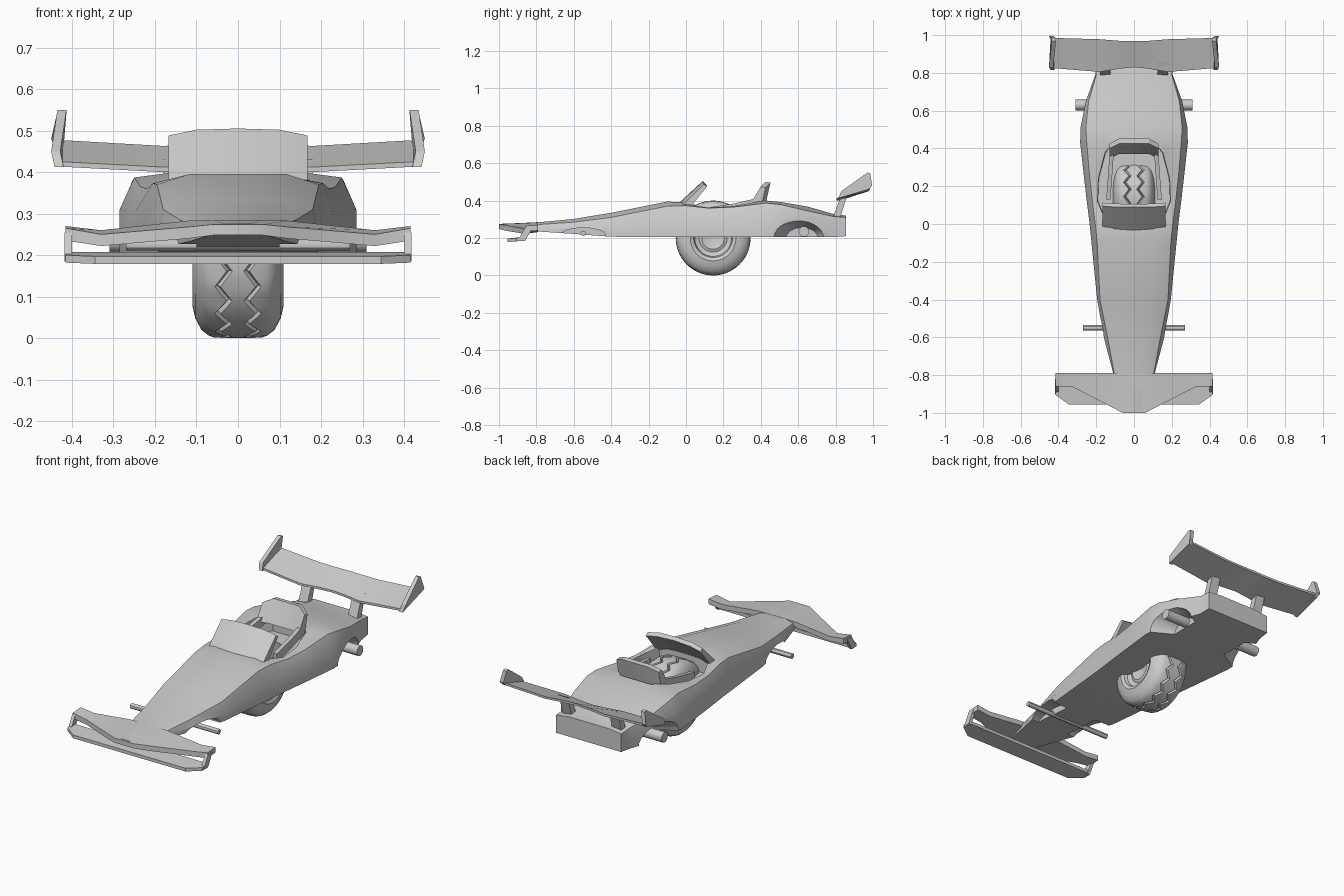
import bpy, bmesh, math
from mathutils import Matrix

if "Cube" in bpy.data.objects:
    bpy.data.objects.remove(bpy.data.objects["Cube"])


def mesh(name, verts, faces, smooth=30):
    me = bpy.data.meshes.new(name)
    me.from_pydata(verts, [], faces)
    bm = bmesh.new()
    bm.from_mesh(me)
    bmesh.ops.remove_doubles(bm, verts=bm.verts, dist=1e-5)
    bmesh.ops.recalc_face_normals(bm, faces=bm.faces)
    bm.to_mesh(me)
    bm.free()
    ob = bpy.data.objects.new(name, me)
    bpy.context.collection.objects.link(ob)
    if smooth:
        shade(ob, smooth)
    return ob


def activate(ob):
    bpy.ops.object.select_all(action='DESELECT')
    ob.select_set(True)
    bpy.context.view_layer.objects.active = ob


def shade(ob, angle):
    activate(ob)
    bpy.ops.object.shade_smooth_by_angle(angle=math.radians(angle))


def loft(name, rings, smooth=30, closed=False):
    n, m = len(rings[0]), len(rings)
    faces = []
    for i in range(m if closed else m - 1):
        for j in range(n):
            k, a, b = (j + 1) % n, i * n, ((i + 1) % m) * n
            faces.append((a + j, a + k, b + k, b + j))
    if not closed:
        faces += [tuple(range(n)), tuple(range((m - 1) * n, m * n))]
    return mesh(name, [p for r in rings for p in r], faces, smooth)


def span(name, half, smooth=30):
    """Symmetric part lofted across x from half stations (x, yz outline)."""
    full = [(-x, p) for x, p in reversed(half) if x > 0] + half
    return loft(name, [[(x, y, z) for y, z in p] for x, p in full], smooth)


def rod(name, x0, x1, y, z, r0, r1=None, zscale=1.0, seg=24):
    rings = []
    for x, r in ((x0, r0), (x1, r1 or r0)):
        rings.append([(x, y + r * math.cos(2 * math.pi * i / seg),
                       z + zscale * r * math.sin(2 * math.pi * i / seg)) for i in range(seg)])
    return loft(name, rings)


def cut(ob, cutter):
    cutter.hide_render = True
    mod = ob.modifiers.new("cut", 'BOOLEAN')
    mod.operation, mod.solver, mod.object = 'DIFFERENCE', 'EXACT', cutter
    activate(ob)
    bpy.ops.object.modifier_apply(modifier=mod.name)
    bpy.data.objects.remove(cutter)


# Body shell: y, bottom half width, shoulder half width, z of bottom / side / shoulder / top
stations = [
    (-.99, .06, .05, .25, .262, .27, .276), (-.79, .11, .105, .235, .25, .272, .284),
    (-.6, .16, .14, .222, .25, .285, .302), (-.4, .195, .18, .207, .25, .31, .335),
    (-.1, .225, .195, .205, .28, .37, .395), (0, .235, .205, .205, .29, .373, .39),
    (.12, .25, .22, .205, .3, .36, .37), (.25, .265, .235, .205, .305, .365, .376),
    (.43, .285, .25, .205, .31, .387, .4), (.51, .283, .255, .205, .31, .378, .392),
    (.65, .255, .24, .205, .30, .345, .368), (.79, .205, .2, .205, .28, .315, .328),
    (.855, .2, .2, .21, .28, .31, .32)]
rings = []
for y, wb, wt, zb, zm, zs, zt in stations:
    h = [(wb, zb), (wb, zm), (wt, zs), (wt * .6, zt)]
    rings.append([(x, y, z) for x, z in h] + [(-x, y, z) for x, z in reversed(h)])
body = loft("body", rings, smooth=0)

# Cockpit opening, rear wheel arches and front axle recesses
opening = [(.16, .02), (.205, .12), (.2, .24), (.16, .38), (.1, .44)]
opening += [(-x, y) for x, y in reversed(opening)]
cut(body, loft("cockpit_cutter", [[(x * s, y, z) for x, y in opening]
                                  for z, s in ((.31, .93), (.6, 1.0))], 0))
for s in (-1, 1):
    cut(body, rod("arch_cutter", s * .17, s * .31, .62, .2, .085, .165, .66))
    cut(body, rod("recess_cutter", s * .1, s * .3, -.55, .215, .12, zscale=.33))
shade(body, 28)


# Nose plate with swept leading edge
def slab(y0, y1, z0, z1, t):
    return [(y0, z0), (y1, z1), (y1, z1 - t), (y0, z0 - t)]


span("nose_plate", [(.06, slab(-1, -.79, .274, .285, .026)),
                    (.12, slab(-.968, -.79, .268, .283, .028)),
                    (.33, slab(-.86, -.79, .25, .26, .028)),
                    (.415, slab(-.86, -.79, .265, .27, .03))])
# Lower front wing and its end plates
span("front_wing", [(.345, slab(-.955, -.86, .197, .207, .018)),
                    (.415, slab(-.905, -.86, .2, .207, .018))])
for s in (-1, 1):
    loft("front_end_plate", [[(s * x, y, z) for y, z in
                              ((-.9, .185), (-.86, .185), (-.82, .255), (-.86, .255))]
                             for x in (.4, .418)])

# Rear wing, gently bowed, with leaning end plates and struts
span("rear_wing", [(0, slab(.83, .968, .412, .47, .012)), (.08, slab(.822, .97, .412, .468, .012)),
                   (.18, slab(.805, .978, .412, .463, .012)),
                   (.425, slab(.825, .985, .425, .477, .012))])
plate = [(.815, .412, .43), (.83, .45, .438), (.97, .55, .423),
         (.985, .545, .423), (.995, .48, .438), (.98, .462, .43)]
for s in (-1, 1):
    loft("rear_end_plate", [[(s * (x + d), y, z) for y, z, x in plate] for d in (-.01, .012)])
    loft("rear_strut", [[(s * x, y, z) for y, z in
                         ((.785, .31), (.825, .31), (.862, .43), (.825, .415))]
                        for x in (.125, .18)])

# Windscreen and headrest as thick bent sheets
span("windscreen", [(0, [(-.035, .39), (.09, .505), (.105, .49), (.01, .38)]),
                    (.1, [(-.033, .385), (.09, .502), (.108, .486), (.012, .375)]),
                    (.168, [(-.025, .37), (.095, .488), (.113, .475), (.02, .362)])])
span("headrest", [(.08, [(.37, .385), (.425, .5), (.452, .497), (.425, .38)]),
                  (.13, [(.345, .385), (.4, .475), (.425, .47), (.405, .38)])])
# Cockpit side rails
for s in (-1, 1):
    loft("cockpit_rail", [[(s * (x + dx), y, z + dz) for dx, dz in
                           ((-.01, -.05), (.012, -.05), (.012, 0), (-.01, 0))]
                          for x, y, z in ((.135, .13, .365), (.125, .26, .385), (.115, .41, .42))])

# Axles
rod("front_axle", -.27, .27, -.55, .225, .014, seg=12)
rod("rear_axle", -.31, .31, .63, .235, .028, seg=16)

# Centre wheel: lathe around x with two zigzag tread grooves (third value = zigzag weight)
half = [(.028, .2, 1), (.035, .188, 1), (.042, .199, 1), (.07, .194, 0), (.088, .18, 0),
        (.103, .152, 0), (.11, .122, 0), (.102, .104, 0), (.085, .098, 0), (.075, .075, 0),
        (.082, .06, 0), (.075, .035, 0), (.07, .001, 0)]
profile = [(-1, p) for p in reversed(half)] + [(1, p) for p in half]
wheel_rings = []
SEG = 64
for i in range(SEG):
    a = 2 * math.pi * i / SEG
    zig = .014 * (1, 0, -1, 0)[i % 4]
    wheel_rings.append([(s * (x + zig * w), .145 + r * math.cos(a), .2 + r * math.sin(a))
                        for s, (x, r, w) in profile])
loft("centre_wheel", wheel_rings, 35, closed=True)
